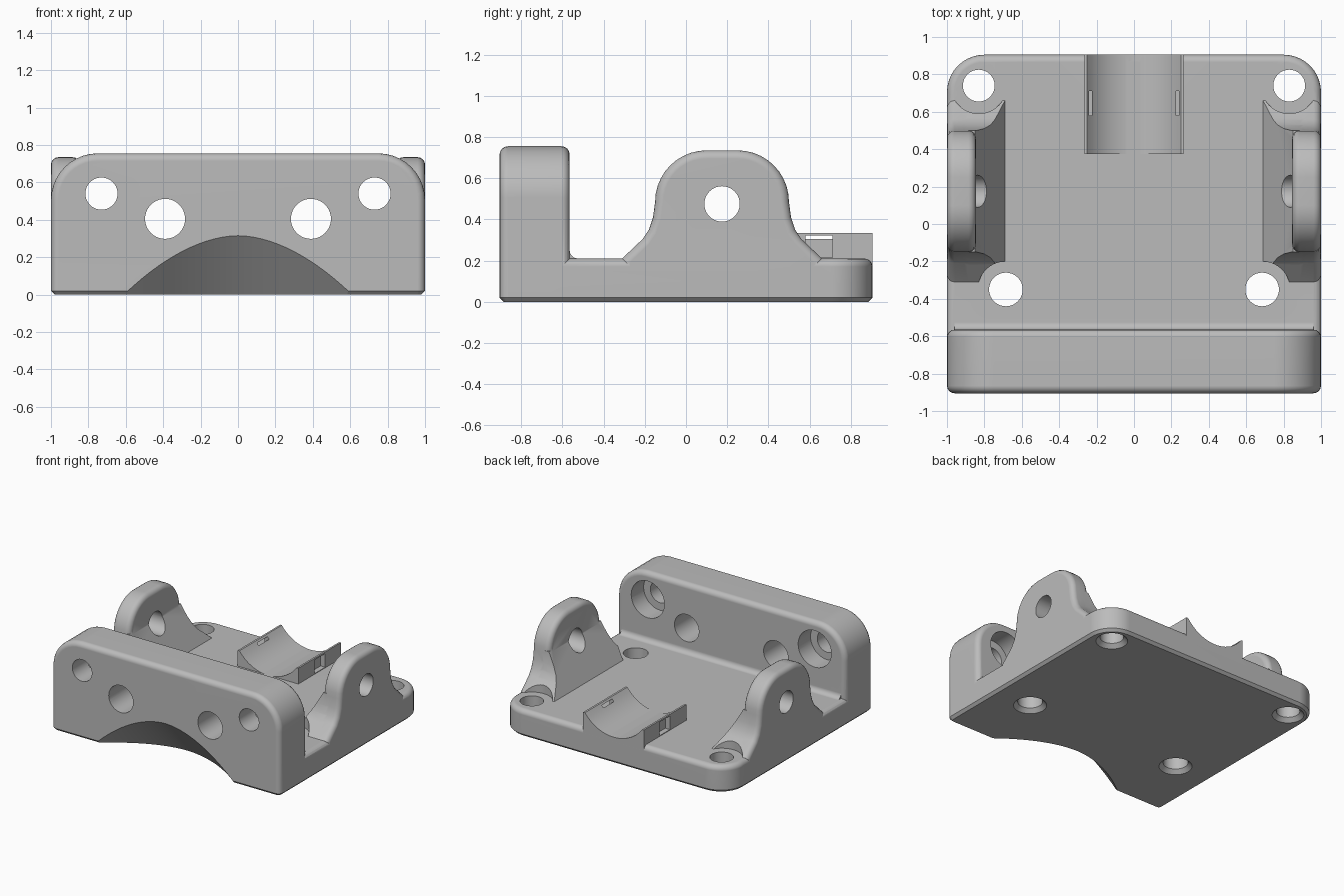
import bpy, bmesh
from math import sin, cos, pi, radians, sqrt

if "Cube" in bpy.data.objects:
    bpy.data.objects.remove(bpy.data.objects["Cube"])

grey = bpy.data.materials.new("plain_grey")
grey.use_nodes = True
grey.diffuse_color = (0.5, 0.5, 0.5, 1)
bsdf = next(n for n in grey.node_tree.nodes if n.type == 'BSDF_PRINCIPLED')
bsdf.inputs["Base Color"].default_value = (0.5, 0.5, 0.5, 1)

PLACE = {'x': lambda u, v, w: (w, u, v),
         'y': lambda u, v, w: (u, w, v),
         'z': lambda u, v, w: (u, v, w)}


def arc(cx, cy, r, a0, a1, n=10):
    angles = [radians(a0 + (a1 - a0) * i / n) for i in range(n + 1)]
    return [(cx + r * cos(a), cy + r * sin(a)) for a in angles]


def prism(name, axis, pts, a, b, end_pts=None):
    """Extrude a 2D outline along an axis from a to b."""
    bm = bmesh.new()
    start = [bm.verts.new(PLACE[axis](u, v, a)) for u, v in pts]
    end = [bm.verts.new(PLACE[axis](u, v, b)) for u, v in end_pts or pts]
    bm.faces.new(start)
    bm.faces.new(end)
    n = len(pts)
    for i in range(n):
        j = (i + 1) % n
        bm.faces.new((start[i], start[j], end[j], end[i]))
    bmesh.ops.recalc_face_normals(bm, faces=bm.faces)
    mesh = bpy.data.meshes.new(name)
    bm.to_mesh(mesh)
    bm.free()
    mesh.materials.append(grey)
    obj = bpy.data.objects.new(name, mesh)
    bpy.context.collection.objects.link(obj)
    return obj


def cylinder(name, axis, u, v, r, a, b, r_end=None):
    ring = arc(u, v, r, 0, 360, 40)[:-1]
    end = arc(u, v, r_end or r, 0, 360, 40)[:-1]
    return prism(name, axis, ring, a, b, end)


def bevel(obj, test, width, segments):
    """Bevel the edges whose two ends both pass the test."""
    bm = bmesh.new()
    bm.from_mesh(obj.data)
    edges = [e for e in bm.edges if all(test(v.co) for v in e.verts)]
    bmesh.ops.bevel(bm, geom=edges, offset=width, segments=segments,
                    profile=0.5, affect='EDGES', clamp_overlap=True)
    bm.to_mesh(obj.data)
    bm.free()


def combine(target, other, operation):
    mod = target.modifiers.new("combine", 'BOOLEAN')
    mod.object = other
    mod.operation = operation
    mod.solver = 'EXACT'
    bpy.context.view_layer.objects.active = target
    bpy.ops.object.modifier_apply(modifier=mod.name)
    bpy.data.objects.remove(other)


def near(a, b):
    return abs(a - b) < 0.001


FRONT, BACK, DECK = -0.905, 0.905, 0.21
WALL_BACK, WALL_TOP = -0.565, 0.755

# Base plate: wide rear corners, soft top edge, chamfered underside
outline = (arc(0.8, 0.705, 0.2, 0, 90) + arc(-0.8, 0.705, 0.2, 90, 180)
           + arc(-0.96, -0.865, 0.04, 180, 270, 4) + arc(0.96, -0.865, 0.04, 270, 360, 4))
body = prism("bracket_body", 'z', outline, 0, DECK)
bevel(body, lambda c: near(c.z, DECK), 0.04, 4)
bevel(body, lambda c: near(c.z, 0), 0.02, 1)

# Front wall with rounded shoulders
shoulders = arc(0.75, 0.505, 0.25, 0, 90) + arc(-0.75, 0.505, 0.25, 90, 180)
wall = prism("front_wall", 'y', [(-1, 0.02), (1, 0.02)] + shoulders, FRONT, WALL_BACK)
bm = bmesh.new()
bm.from_mesh(wall.data)
rim = [e for e in bm.edges if near(e.verts[0].co.y, e.verts[1].co.y)
       and max(v.co.z for v in e.verts) > 0.1]
bmesh.ops.bevel(bm, geom=rim, offset=0.04, segments=4, profile=0.5, affect='EDGES')
bm.to_mesh(wall.data)
bm.free()
combine(body, wall, 'UNION')

# Inner fillet between wall and deck
fillet = prism("wall_fillet", 'x', [(-0.62, 0.15), (-0.62, 0.25)]
               + arc(-0.525, 0.25, 0.04, 180, 270, 5) + [(-0.525, 0.15)], -0.96, 0.96)
combine(body, fillet, 'UNION')

# Pivot lugs with sloping gussets on their inner side
MID = 0.175
half = [(0.485, 0.1), (0.485, DECK), (0.385, 0.305), (0.355, 0.35), (0.335, 0.41)]
half += arc(0.075, 0.485, 0.25, 0, 90)
lug_profile = [(MID + u, v) for u, v in half] + [(MID - u, v) for u, v in reversed(half)]
wedge_profile = [(0.69, 0.1), (0.69, DECK), (0.85, 0.5), (0.92, 0.5), (0.92, 0.1)]
for s in (1, -1):
    lug = prism("pivot_lug", 'x', lug_profile, s * 0.845, s)
    for x in (s * 0.845, s):
        bevel(lug, lambda c: near(c.x, x), 0.04, 4)
    gusset = prism("lug_gusset", 'x', lug_profile, s * 0.6, s * 0.91)
    wedge = prism("gusset_slope", 'y', [(s * u, v) for u, v in wedge_profile], -0.6, 0.8)
    combine(gusset, wedge, 'INTERSECT')
    combine(body, lug, 'UNION')
    combine(body, gusset, 'UNION')

# Rear cradle with a round channel and shallow side slots
channel = []
for i in range(21):
    x = 0.25 - 0.025 * i
    channel.append((x, 0.518 - sqrt(0.31 ** 2 - x * x)))
cradle = prism("rear_cradle", 'y', [(-0.265, 0.15), (0.265, 0.15), (0.265, 0.335)]
               + channel + [(-0.265, 0.335)], 0.375, BACK)
for s in (1, -1):
    slot = prism("side_slot", 'y', [(s * 0.225, 0.215), (s * 0.3, 0.215),
                 (s * 0.3, 0.322), (s * 0.225, 0.322)], 0.58, 0.71)
    combine(cradle, slot, 'DIFFERENCE')
combine(body, cradle, 'UNION')

# Bolt holes, counterbores and clearances
for s in (1, -1):
    cutters = [
        cylinder("rear_clearance", 'z', s * 0.83, 0.74, 0.15, DECK, 0.7),
        cylinder("front_clearance", 'z', s * 0.685, -0.35, 0.15, DECK, 0.7),
        cylinder("rear_hole", 'z', s * 0.83, 0.74, 0.085, -0.1, 0.4),
        cylinder("front_hole", 'z', s * 0.685, -0.35, 0.09, -0.1, 0.4),
        cylinder("rear_countersink", 'z', s * 0.83, 0.74, 0.125, -0.01, 0.03, 0.085),
        cylinder("front_countersink", 'z', s * 0.685, -0.35, 0.13, -0.01, 0.03, 0.09),
        cylinder("pivot_hole", 'x', MID, 0.475, 0.086, s * 0.5, s * 1.1),
        cylinder("wall_hole", 'y', s * 0.39, 0.405, 0.107, -1, -0.4),
        cylinder("shoulder_hole", 'y', s * 0.73, 0.54, 0.086, -1, -0.4),
        cylinder("shoulder_counterbore", 'y', s * 0.73, 0.54, 0.145, -0.72, -0.4),
    ]
    for cutter in cutters:
        combine(body, cutter, 'DIFFERENCE')

# Slanted arch cut under the front edge
arch = []
for i in range(41):
    t = 1.4 - 0.07 * i
    arch.append((0.61 * t, 0.315 * (1 - abs(t) ** 1.85)))
relief = prism("front_relief", 'y', [(-0.854, -1), (0.854, -1)] + arch, -1.1, -0.5)
for v in relief.data.vertices:
    v.co.z -= 1.17 * (v.co.y - FRONT)
combine(body, relief, 'DIFFERENCE')

# Smooth curved surfaces while keeping hard edges crisp
bpy.ops.object.select_all(action='DESELECT')
body.select_set(True)
bpy.context.view_layer.objects.active = body
bpy.ops.object.shade_smooth_by_angle(angle=radians(30))
normals = body.modifiers.new("flat_normals", 'WEIGHTED_NORMAL')
normals.keep_sharp = True
